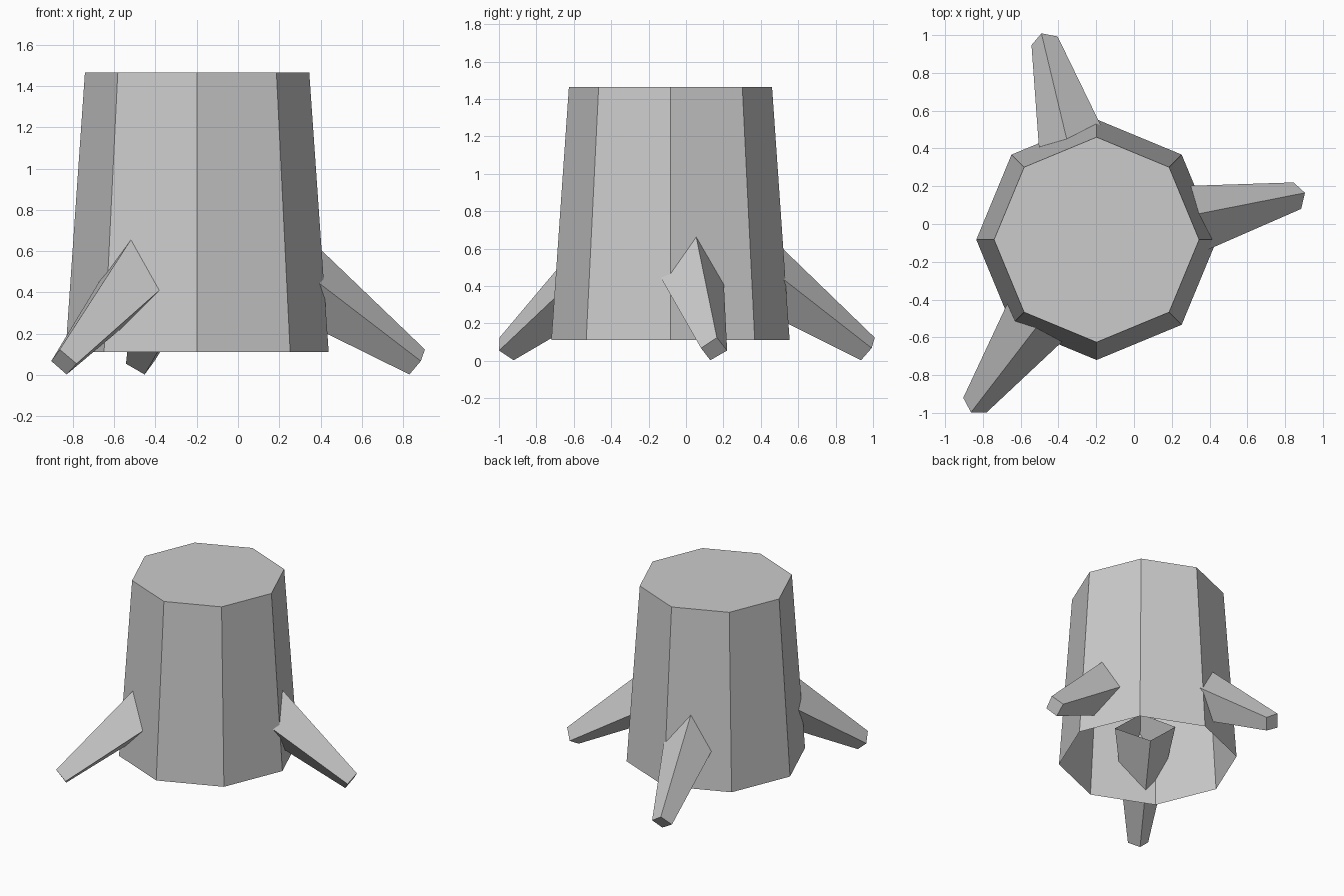
import bpy
import bmesh
from math import radians, sin, cos, pi
from mathutils import Matrix, Vector

old = bpy.data.objects.get("Cube")
if old:
    bpy.data.objects.remove(old, do_unlink=True)

CENTER = Vector((-0.198, -0.083, 0))

# One plain grey bark colour
bark = bpy.data.materials.new("grey bark")
bark.use_nodes = True
bark.diffuse_color = (0.6, 0.6, 0.6, 1)
bark.node_tree.nodes["Principled BSDF"].inputs["Base Color"].default_value = (0.6, 0.6, 0.6, 1)


def tapered_part(name, open_ring, capped_ring):
    """Skin two matching rings; the second is closed with a cap."""
    bm = bmesh.new()
    a = [bm.verts.new(p) for p in open_ring]
    b = [bm.verts.new(p) for p in capped_ring]
    n = len(a)
    for i in range(n):
        j = (i + 1) % n
        bm.faces.new((a[i], a[j], b[j], b[i]))
    bm.faces.new(b)
    # Outward direction follows the cap
    cap_dir = sum(capped_ring, Vector()) / n - sum(open_ring, Vector()) / n
    bmesh.ops.recalc_face_normals(bm, faces=bm.faces[:])
    bm.normal_update()
    bm.faces.ensure_lookup_table()
    if bm.faces[-1].normal.dot(cap_dir) < 0:
        bmesh.ops.reverse_faces(bm, faces=bm.faces[:])
    mesh = bpy.data.meshes.new(name)
    bm.to_mesh(mesh)
    bm.free()
    mesh.materials.append(bark)
    obj = bpy.data.objects.new(name, mesh)
    obj.location = CENTER
    bpy.context.scene.collection.objects.link(obj)
    return obj


def octagon(radius, z):
    return [Vector((radius * cos(i * pi / 4), radius * sin(i * pi / 4), z)) for i in range(8)]


# Trunk: eight-sided, hollow below, flat cut on top
tapered_part("trunk", octagon(0.637, 0.112), octagon(0.543, 1.465))

# Roots: four-sided tapers, wide open end inside the trunk, small tip on the ground
tip = [Vector(p) for p in ((1.103, 0.248, 0.124), (1.083, 0.163, 0.068),
                           (1.028, 0.213, 0.003), (1.043, 0.303, 0.055))]
inner = [Vector(p) for p in ((0.443, 0.118, 0.757), (0.39, -0.14, 0.599),
                             (0.22, 0.014, 0.402), (0.27, 0.278, 0.555))]
for name, angle in (("left_root", 0), ("back_root", 92.3), ("front_right_root", 221.3)):
    turn = Matrix.Rotation(radians(angle), 3, 'Z')
    tapered_part(name, [turn @ p for p in inner], [turn @ p for p in tip])
